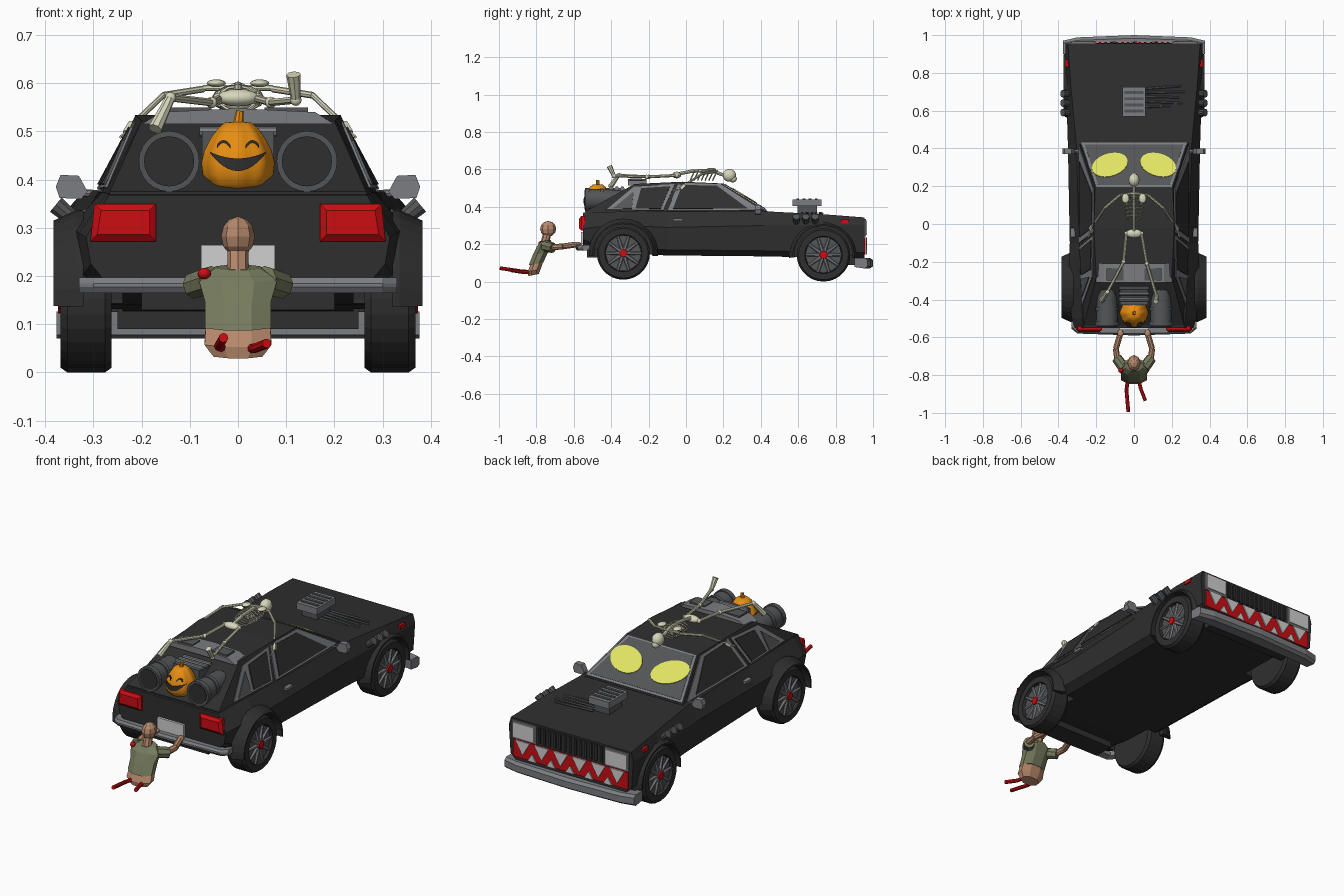
import bpy, bmesh, math
from mathutils import Vector, Matrix

if "Cube" in bpy.data.objects:
    bpy.data.objects.remove(bpy.data.objects["Cube"])

def material(name, r, g, b):
    m = bpy.data.materials.new(name)
    m.diffuse_color = (r, g, b, 1)
    m.use_nodes = True
    m.node_tree.nodes["Principled BSDF"].inputs["Base Color"].default_value = m.diffuse_color
    return m

BLACK = material("black_paint", .028, .028, .028)
GRAY = material("gray_metal", .2, .205, .22)
DARK = material("dark_gray_metal", .085, .09, .095)
LIGHT = material("light_gray", .62, .63, .62)
RED = material("red", .6, .004, .006)
YELLOW = material("yellow", .75, .78, .12)
BONE = material("bone", .68, .68, .5)
ORANGE = material("orange", .8, .27, .006)
SKIN = material("skin", .47, .25, .15)
SHIRT = material("shirt_green", .18, .2, .11)

def finish(name, bm, mat, smooth=False):
    bmesh.ops.recalc_face_normals(bm, faces=bm.faces)
    me = bpy.data.meshes.new(name)
    bm.to_mesh(me); bm.free()
    me.materials.append(mat)
    ob = bpy.data.objects.new(name, me)
    bpy.context.collection.objects.link(ob)
    for p in me.polygons:
        p.use_smooth = smooth
    return ob

def box(name, lo, hi, mat):
    bm = bmesh.new()
    c = [(a + b) / 2 for a, b in zip(lo, hi)]
    s = [b - a for a, b in zip(lo, hi)]
    bmesh.ops.create_cube(bm, size=1, matrix=Matrix.Translation(c) @ Matrix.Diagonal((*s, 1)))
    return finish(name, bm, mat)

def rods(name, segs, mat, n=8, smooth=False):
    """Cones between point pairs: (p, q, r1, r2)."""
    bm = bmesh.new()
    for p, q, r1, r2 in segs:
        p, q = Vector(p), Vector(q)
        rot = Vector((0, 0, 1)).rotation_difference(q - p).to_matrix().to_4x4()
        bmesh.ops.create_cone(bm, cap_ends=True, segments=n, radius1=r1, radius2=r2,
                              depth=(q - p).length, matrix=Matrix.Translation((p + q) / 2) @ rot)
    return finish(name, bm, mat, smooth)

def path(pts, r, r2=None):
    return [(a, b, r, r2 or r) for a, b in zip(pts, pts[1:])]

def ball(name, c, s, mat, u=12, v=8, smooth=True):
    bm = bmesh.new()
    bmesh.ops.create_uvsphere(bm, u_segments=u, v_segments=v, radius=1,
                              matrix=Matrix.Translation(c) @ Matrix.Diagonal((*s, 1)))
    return finish(name, bm, mat, smooth)

def loft(name, rings, mat, smooth=False):
    bm = bmesh.new()
    vs = [[bm.verts.new(p) for p in r] for r in rings]
    n = len(rings[0])
    for a, b in zip(vs, vs[1:]):
        for i in range(n):
            bm.faces.new((a[i], a[(i + 1) % n], b[(i + 1) % n], b[i]))
    bm.faces.new(vs[0]); bm.faces.new(vs[-1])
    return finish(name, bm, mat, smooth)

def plate(name, pts, off, mat):
    """Thin plate: the polygon plus a copy moved by off."""
    off = Vector(off)
    return loft(name, [pts, [Vector(p) + off for p in pts]], mat)

def both(section):
    return section + [(-x, y, z) for x, y, z in reversed(section)]

# car body: stations (y, bottom x, bottom z, side x, side z, shoulder x, shoulder z)
stations = [(-.55, .28, .195, .315, .28, .268, .368), (-.5, .28, .175, .33, .29, .272, .372),
            (-.335, .29, .15, .35, .30, .282, .374), (-.1, .29, .14, .34, .29, .29, .375),
            (.42, .3, .135, .35, .3, .305, .376), (.735, .31, .128, .36, .3, .335, .36),
            (.955, .32, .125, .362, .3, .35, .343)]
body = loft("car_body", [both([(xb, y, zb), (xm - .01, y, zb + .03), (xm, y, zw), (xs, y, zs)])
                         for y, xb, zb, xm, zw, xs, zs in stations], BLACK)

# wheels, arches and flares
for label, wy, wz, r, fx in (("rear", -.335, .152, .142, .383), ("front", .735, .143, .143, .373)):
    for side, s in (("right", 1), ("left", -1)):
        cut = rods("arch_cutter", [((s * .24, wy, wz), (s * .5, wy, wz), .157, .157)], BLACK, 28)
        m = body.modifiers.new("arch", 'BOOLEAN')
        m.operation, m.object, m.solver = 'DIFFERENCE', cut, 'EXACT'
        bpy.context.view_layer.objects.active = body
        bpy.ops.object.modifier_apply(modifier=m.name)
        bpy.data.objects.remove(cut)
        tag = f"{label}_{side}_"
        arc = [math.radians(-5 + 190 * i / 16) for i in range(17)]
        loft(tag + "arch_flare", [[(s * x, wy + q * math.cos(a), wz + q * math.sin(a)) for x, q in
             ((.32, .155), (fx, .155), (fx, .163), (.335, .185), (.32, .185))] for a in arc], BLACK)
        prof = [(.262, r * .68), (.262, r * .93), (.276, r), (.354, r), (.368, r * .93), (.368, r * .7), (.35, r * .68)]
        loft(tag + "tyre", [[(s * x, wy + q * math.cos(a), wz + q * math.sin(a)) for a in
             (2 * math.pi * i / 28 for i in range(28))] for x, q in prof], BLACK)
        rods(tag + "rim", [((s * .33, wy, wz), (s * .354, wy, wz), r * .7, r * .66)], DARK, 24)
        spokes = []
        for i in range(10):
            a = 2 * math.pi * i / 10
            d = Vector((0, math.cos(a), math.sin(a)))
            c = Vector((s * .357, wy, wz))
            spokes.append((c + d * .015, c + d * r * .68, .011, .007))
        rods(tag + "spokes", spokes, GRAY, 6)
        rods(tag + "hub", [((s * .34, wy, wz), (s * .373, wy, wz), .026, .02)], RED, 12)

# cabin
cab = [(-.538, .27, .266, .375), (-.275, .285, .2, .522), (-.02, .29, .213, .534),
       (.19, .29, .205, .525), (.435, .292, .288, .377)]
loft("cabin", [both([(b, y, .355), (t, y, z)]) for y, b, t, z in cab], BLACK)

def side_x(y, z):
    base = min(.29, .27 + .04 * (y + .535))
    return base + (.208 - base) * (z - .372) / .153

for side, s in (("right", 1), ("left", -1)):
    # side windows: gray frames with dark panes
    for nm, pts, mat, o in (
            ("door_frame", [(-.1, .378), (-.04, .525), (.185, .522), (.41, .38)], GRAY, .002),
            ("door_pane", [(-.07, .388), (-.02, .515), (.165, .511), (.33, .39)], BLACK, .006),
            ("quarter_frame", [(-.43, .383), (-.28, .508), (-.06, .52), (-.12, .38)], GRAY, .002),
            ("quarter_pane", [(-.27, .39), (-.24, .498), (-.085, .508), (-.135, .388)], BLACK, .006),
            ("rear_pane", [(-.39, .39), (-.28, .48), (-.29, .388)], DARK, .006)):
        plate(f"{side}_{nm}", [(s * (side_x(y, z) + o), y, z) for y, z in pts], (s * .005, 0, .002), mat)
    # eye on the windscreen
    eye = []
    for i in range(20):
        a = 2 * math.pi * i / 20
        u, v = .095 * math.cos(a), .062 * math.sin(a)
        y = .312 + v - .18 * u
        eye.append((s * (.128 + u), y, .377 + (.435 - y) * .604 + .008))
    plate(f"{side}_windscreen_eye", eye, (0, .002, .003), YELLOW)
    # mirrors, door handles, side exhausts
    hexa = [(.312, .375), (.325, .36), (.37, .362), (.378, .385), (.368, .41), (.33, .408)]
    plate(f"{side}_mirror", [(s * x, .37, z) for x, z in hexa], (0, .03, 0), GRAY)
    rods(f"{side}_mirror_stalk", [((s * .27, .385, .37), (s * .33, .385, .372), .008, .008)], GRAY)
    box(f"{side}_door_handle", (min(s * .31, s * .335), -.07, .325), (max(s * .31, s * .335), -.02, .338), GRAY)
    rods(f"{side}_exhausts", [((s * .32, y, .3), (s * .378, y, .348), .015, .02) for y in (.59, .64, .69)], DARK, 10)
    box(f"{side}_marker", (min(s * .34, s * .364), .83, .312), (max(s * .34, s * .364), .87, .332), RED)
    # tail light with bevelled lens
    def rect(g, y):
        return [(s * x, y, z) for x, z in ((.17 + g, .272 + g), (.306 - g, .272 + g), (.298 - g, .35 - g), (.17 + g, .35 - g))]
    loft(f"{side}_tail_light", [rect(0, -.54), rect(0, -.56), rect(.014, -.572)], RED)
    # headlight
    box(f"{side}_headlight_frame", (min(s * .2, s * .34), .94, .24), (max(s * .2, s * .34), .962, .335), GRAY)
    box(f"{side}_headlight", (min(s * .21, s * .33), .95, .25), (max(s * .21, s * .33), .967, .326), LIGHT)
    # rear booster
    bx = s * .143
    rods(f"{side}_booster", [((bx, -.53, .438), (bx, -.35, .438), .058, .052),
                             ((bx, -.54, .438), (bx, -.515, .438), .063, .063),
                             ((bx, -.46, .438), (bx, -.44, .438), .061, .061)], DARK, 24)
    rods(f"{side}_booster_mouth", [((bx, -.544, .438), (bx, -.53, .438), .052, .052)], BLACK, 24)
    box(f"{side}_roof_vent", (bx * .7 - .045, -.3, .53), (bx * .7 + .045, -.235, .55), DARK)

# windscreen
plate("windscreen_frame", [(-.28, .43, .382), (.28, .43, .382), (.2, .195, .524), (-.2, .195, .524)], (0, .002, .003), GRAY)
plate("windscreen", [(-.262, .42, .39), (.262, .42, .39), (.188, .205, .52), (-.188, .205, .52)], (0, .002, .003), DARK)

# roof spoiler and hatch machinery
plate("roof_spoiler", [(-.2, -.31, .515), (-.16, -.31, .54), (0, -.31, .548), (.16, -.31, .54), (.2, -.31, .515)], (0, .1, 0), GRAY)
box("hatch_engine", (-.075, -.43, .4), (.075, -.33, .5), DARK)
rods("hatch_pipes", [((-.08, y, .5), (.08, y, .5), .01, .01) for y in (-.34, -.37, -.4)], GRAY)

# grille, mouth and teeth
box("grille", (-.195, .94, .245), (.195, .958, .333), BLACK)
for i in range(13):
    box("grille_bar", (-.186 + i * .03, .95, .25), (-.174 + i * .03, .964, .328), BLACK)
box("mouth", (-.335, .94, .145), (.335, .961, .236), RED)
for i in range(6):
    x = -.275 + i * .11
    plate("upper_tooth", [(x - .042, .962, .236), (x + .042, .962, .236), (x, .962, .165)], (0, .006, 0), LIGHT)
for i in range(5):
    x = -.22 + i * .11
    plate("lower_tooth", [(x - .025, .962, .145), (x + .025, .962, .145), (x, .962, .185)], (0, .006, 0), LIGHT)

# bumpers and plate
def bumper(name, pts, z0, z1, mat):
    loft(name, [[(x, y, z0 + .008), (x, y + d * .8, z0), (x, y + d, z0 + .012), (x, y + d, z1 - .012), (x, y + d * .8, z1), (x, y, z1)]
                for x, y, d in pts], mat)
bumper("front_bumper", [(-.377, .9, .07), (-.3, .91, .078), (0, .915, .085), (.3, .91, .078), (.377, .9, .07)], .07, .127, GRAY)
box("front_bumper_bracket", (-.25, .85, .09), (.25, .93, .14), BLACK)
bumper("rear_bumper", [(-.33, -.5, -.055), (-.3, -.54, -.04), (0, -.545, -.045), (.3, -.54, -.04), (.33, -.5, -.055)], .165, .197, GRAY)
box("rear_valance", (-.2, -.53, .13), (.2, -.42, .2), BLACK)
box("rear_plate", (-.077, -.562, .2), (.077, -.545, .264), LIGHT)

# bonnet engine and cracks
box("scoop_base", (-.045, .595, .34), (.045, .7, .41), DARK)
box("scoop", (-.06, .57, .405), (.06, .725, .44), GRAY)
for i in range(4):
    box("scoop_slot", (-.05, .59 + i * .033, .438), (.05, .605 + i * .033, .444), DARK)
for i, (y0, y1, x1) in enumerate(((.62, .625, .2), (.65, .64, .26), (.675, .67, .24), (.695, .7, .27), (.715, .73, .25))):
    rods("bonnet_pipe", [((.04, y0, .367), (x1, y1, .364), .007, .005)], DARK, 6)

# pumpkin
PC = Vector((0, -.472, 0))
prof = [(.375, .045), (.39, .064), (.41, .073), (.435, .076), (.46, .07), (.485, .057), (.505, .043), (.518, .028), (.52, .01)]
def prad(z):
    for (a, ra), (b, rb) in zip(prof, prof[1:]):
        if a <= z <= b:
            return ra + (rb - ra) * (z - a) / (b - a)
ang = [2 * math.pi * i / 48 for i in range(48)]
loft("pumpkin", [[PC + Vector((r * math.sin(a) * (.97 + .03 * math.cos(8 * a)), r * math.cos(a) * (.97 + .03 * math.cos(8 * a)), z))
                  for a in ang] for z, r in prof], ORANGE, True)
rods("pumpkin_stem", [((0, -.472, .512), (.004, -.472, .543), .011, .008)], ORANGE)
def face_strip(name, xs, top, low):
    def at(x, z, o):
        return (x, PC.y - math.sqrt(max(prad(z) ** 2 - x * x, 1e-5)) - o, z)
    loft(name, [[at(x, top(x), .003), at(x, low(x), .003), at(x, low(x), -.004), at(x, top(x), -.004)] for x in xs], BLACK)
face_strip("pumpkin_grin", [-.058 + .0058 * i for i in range(21)],
           lambda x: .444 + 4 * x * x, lambda x: .418 + 11 * x * x)
for s in (1, -1):
    face_strip("pumpkin_eye", [s * .03 + .0035 * i for i in range(-4, 5)],
               lambda x: .482 - 50 * (x - s * .03) ** 2, lambda x: .476 - 60 * (x - s * .03) ** 2)

# skeleton lying on the roof
ball("skull", (0, .232, .568), (.029, .036, .034), BONE)
ball("jaw", (0, .25, .55), (.02, .022, .02), BONE)
rods("spine", path([(0, .2, .57), (0, .13, .595), (0, .03, .59), (0, -.06, .572)], .009), BONE)
for i in range(7):
    y, w = .035 + i * .02, .034 + .018 * math.sin(math.pi * (i + 1) / 8)
    loop = [(w * math.sin(a), y + .012 * math.cos(a), .568 + .026 * math.cos(a)) for a in (2 * math.pi * k / 12 for k in range(13))]
    rods("rib", path(loop, .0035), BONE, 5)
ball("pelvis", (0, -.05, .57), (.045, .024, .018), BONE)
for s in (1, -1):
    rods("collar_bone", path([(0, .16, .59), (s * .072, .155, .59)], .006), BONE)
    ball("shoulder_blade", (s * .045, .135, .6), (.02, .026, .008), BONE)
    rods("arm", path([(s * .072, .155, .588), (s * .155, .085, .575)], .007)
         + path([(s * .155, .085, .575), (s * .218, -.01, .515)], .006), BONE)
    rods("fingers", path([(s * .218, -.01, .515), (s * .23, -.03, .495)], .011)
         + [((s * .228, -.025, .5), (s * (.226 + .006 * k), -.06 - .004 * k, .47 + .006 * k), .004, .003) for k in range(4)], BONE, 5)
for side, leg, toe in (("left", [(-.04, -.05, .568), (-.055, -.2, .56), (-.14, -.36, .57)], (-.172, -.405, .505)),
                       ("right", [(.04, -.05, .568), (.068, -.21, .56), (.12, -.385, .565)], (.115, -.41, .618))):
    rods(side + "_leg", path(leg, .008), BONE)
    for p in leg:
        ball(side + "_joint", p, (.012, .012, .012), BONE, 8, 6)
    rods(side + "_foot", [(leg[2], toe, .01, .015)], BONE)

# torso hanging from the rear bumper
def torso(name, secs, mat):
    loft(name, [[(hx * math.cos(a), y + hy * math.sin(a), z + .2 * hy * math.sin(a)) for a in
         (math.pi / 8 + math.pi * i / 4 for i in range(8))] for z, y, hx, hy in secs], mat)
torso("belly", [(.035, -.815, .055, .03), (.06, -.812, .075, .038), (.105, -.795, .072, .036)], SKIN)
torso("shirt", [(.095, -.802, .074, .042), (.15, -.778, .074, .045), (.195, -.758, .088, .043), (.218, -.75, .05, .03)], SHIRT)
rods("neck", [((0, -.755, .205), (0, -.74, .265), .023, .021)], SKIN)
ball("head", (0, -.737, .282), (.035, .043, .042), SKIN, 8, 6, False)
for s in (1, -1):
    rods("sleeve", [((s * .055, -.76, .192), (s * .092, -.71, .18), .03, .028)], SHIRT)
    rods("forearm", path([(s * .088, -.72, .183), (s * .096, -.66, .188), (s * .075, -.59, .198)], .016), SKIN)
    ball("hand", (s * .072, -.58, .2), (.017, .022, .012), SKIN, 8, 6, False)
ball("shoulder_wound", (-.07, -.775, .205), (.014, .014, .012), RED, 8, 6)
rods("left_entrail", path([(-.03, -.8, .05), (-.04, -.88, .055), (-.03, -.995, .072)], .01), RED)
rods("right_entrail", path([(.02, -.8, .05), (.035, -.87, .05), (.06, -.935, .06)], .01), RED)
